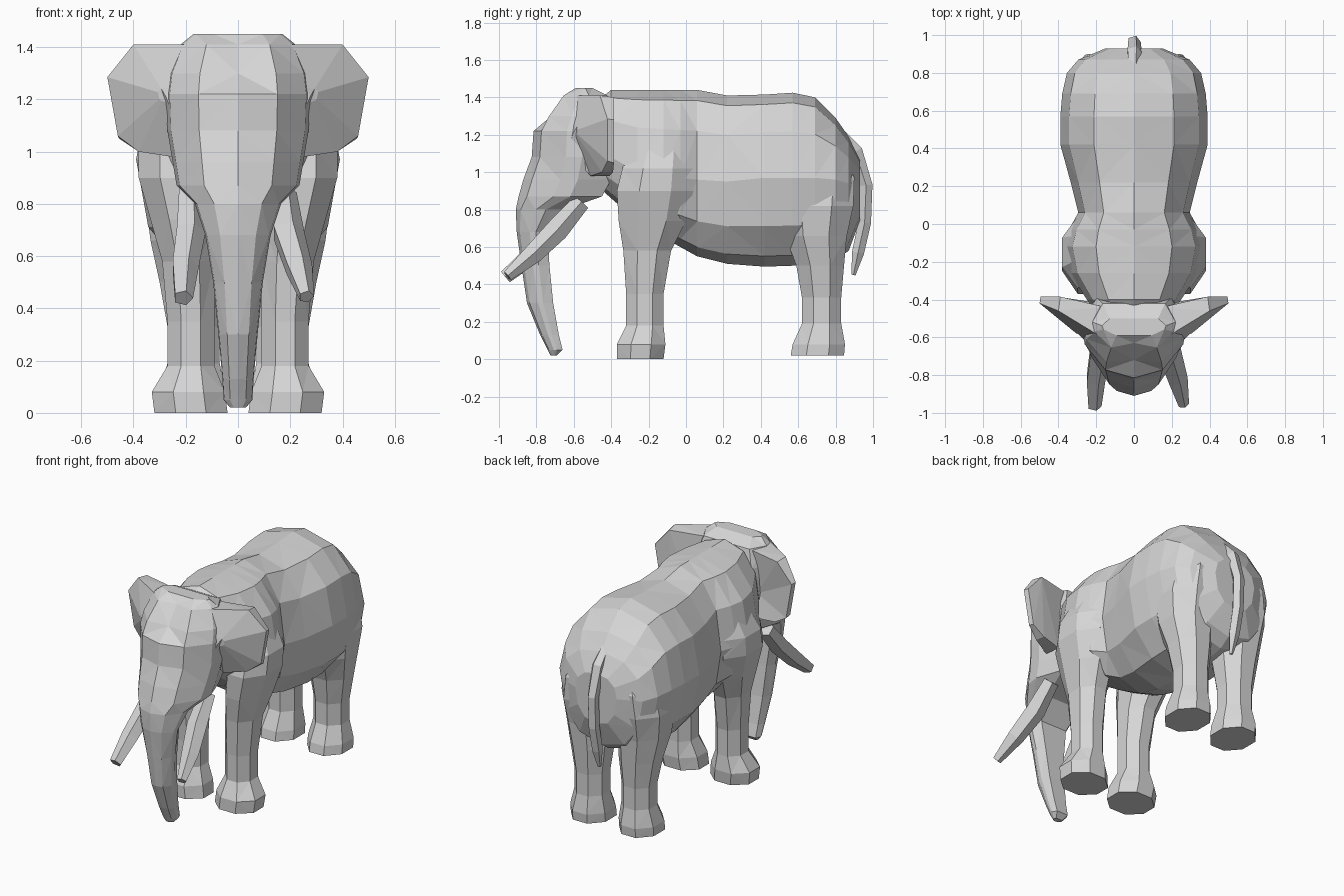
import bpy, bmesh, math
from mathutils import Vector

grey = bpy.data.materials.new("elephant grey")
grey.diffuse_color = (0.67, 0.67, 0.67, 1)


def skin(name, rings):
    """Join equal-sized loops of points into a closed, flat-faced shell."""
    bm = bmesh.new()
    loops = [[bm.verts.new(p) for p in ring] for ring in rings]
    n = len(loops[0])
    for a, b in zip(loops, loops[1:]):
        for i in range(n):
            j = (i + 1) % n
            bm.faces.new((a[i], a[j], b[j], b[i]))
    bm.faces.new(loops[0])
    bm.faces.new(loops[-1])
    bmesh.ops.triangulate(bm, faces=bm.faces[:])
    bmesh.ops.recalc_face_normals(bm, faces=bm.faces)
    mesh = bpy.data.meshes.new(name)
    bm.to_mesh(mesh)
    bm.free()
    mesh.materials.append(grey)
    obj = bpy.data.objects.new(name, mesh)
    bpy.context.collection.objects.link(obj)
    return obj


def oval(n, turn=0.5, power=1.0):
    """Unit polygon; a half turn fills the square, a lower power squares it off."""
    k = 1 / math.cos(math.pi / n) if turn else 1
    points = []
    for i in range(n):
        a = 2 * math.pi * (i + turn) / n
        points.append(tuple(k * math.copysign(abs(c) ** power, c) if abs(c) > 1e-6 else 0
                            for c in (math.cos(a), math.sin(a))))
    return points


# Body: y, half width, bottom, widest height, top
body_rows = [(-0.50, 0.17, 0.95, 1.15, 1.36), (-0.40, 0.25, 0.86, 1.08, 1.44),
             (-0.26, 0.34, 0.74, 1.00, 1.44), (-0.12, 0.37, 0.65, 0.98, 1.44),
             (-0.03, 0.345, 0.60, 0.97, 1.44),
             (0.06, 0.295, 0.55, 0.96, 1.44), (0.22, 0.335, 0.51, 0.95, 1.41),
             (0.42, 0.39, 0.495, 0.97, 1.415), (0.57, 0.39, 0.50, 0.97, 1.425),
             (0.69, 0.38, 0.51, 0.97, 1.40), (0.80, 0.355, 0.53, 0.96, 1.29),
             (0.87, 0.295, 0.58, 0.94, 1.19), (0.93, 0.15, 0.74, 0.94, 1.07)]
body = skin("body_and_legs",
            [[(w * u, y, m + v * ((t - m) if v > 0 else (m - b)))
              for u, v in oval(12, 0, 0.88)] for y, w, b, m, t in body_rows])

# Legs: z, inner x, outer x, front y, back y
front_leg = [(0.0, 0.04, 0.32, -0.37, -0.12), (0.08, 0.05, 0.33, -0.37, -0.11),
             (0.18, 0.09, 0.27, -0.32, -0.12), (0.35, 0.09, 0.27, -0.32, -0.12),
             (0.58, 0.09, 0.29, -0.335, -0.08), (0.74, 0.09, 0.335, -0.36, 0.0),
             (0.90, 0.10, 0.38, -0.37, 0.04), (1.02, 0.10, 0.38, -0.34, 0.04),
             (1.18, 0.08, 0.30, -0.28, 0.03)]
hind_leg = [(0.02, 0.05, 0.30, 0.56, 0.845), (0.08, 0.05, 0.30, 0.57, 0.85),
            (0.19, 0.07, 0.27, 0.62, 0.83), (0.33, 0.07, 0.27, 0.62, 0.83),
            (0.50, 0.05, 0.30, 0.59, 0.845), (0.66, 0.04, 0.335, 0.53, 0.86),
            (0.82, 0.03, 0.355, 0.50, 0.895), (0.97, 0.04, 0.325, 0.52, 0.90),
            (1.10, 0.06, 0.25, 0.55, 0.84)]
legs = [skin("leg", [[(s * ((a + b) / 2 + u * (b - a) / 2),
                       (c + d) / 2 + v * (d - c) / 2, z) for u, v in oval(8)]
                     for z, a, b, c, d in rows])
        for s in (1, -1) for rows in (front_leg, hind_leg)]

# Fuse the legs into the body
for leg in legs:
    mod = body.modifiers.new("join", 'BOOLEAN')
    mod.operation, mod.solver, mod.object = 'UNION', 'EXACT', leg
fused = bpy.data.meshes.new_from_object(
    body.evaluated_get(bpy.context.evaluated_depsgraph_get()))
body.modifiers.clear()
body.data = fused
for leg in legs:
    bpy.data.objects.remove(leg)

# Head flowing into trunk: z, front y, back y, half width, forehead hollow
head = [(1.45, -0.60, -0.50, 0.17, 0.01), (1.41, -0.68, -0.42, 0.22, 0.05),
        (1.30, -0.77, -0.39, 0.265, 0.05), (1.22, -0.815, -0.39, 0.275, 0.0),
        (1.08, -0.825, -0.39, 0.27, 0), (0.96, -0.87, -0.40, 0.25, 0),
        (0.87, -0.895, -0.45, 0.235, 0), (0.80, -0.91, -0.65, 0.165, 0),
        (0.68, -0.905, -0.74, 0.125, 0), (0.50, -0.88, -0.73, 0.095, 0),
        (0.30, -0.85, -0.71, 0.075, 0), (0.13, -0.78, -0.68, 0.06, 0),
        (0.05, -0.74, -0.66, 0.055, 0), (0.02, -0.725, -0.69, 0.03, 0)]
outline = [(0, 0), (0.55, 0.10), (0.95, 0.42), (1, 0.62), (0.75, 1),
           (-0.75, 1), (-1, 0.62), (-0.95, 0.42), (-0.55, 0.10)]
skin("head_and_trunk", [[(w * u, f + v * (b - f) + (h if u == 0 else 0), z)
                         for u, v in outline] for z, f, b, w, h in head])

# Ears: thick wedges sweeping outward and back, swelling at the front
ear_front = [(0.17, -0.60, 1.41), (0.40, -0.46, 1.41), (0.50, -0.42, 1.285),
             (0.46, -0.42, 1.06), (0.38, -0.45, 1.0), (0.25, -0.51, 0.98),
             (0.24, -0.63, 1.12)]
ear_back = [(0.15, -0.44, 1.40), (0.39, -0.385, 1.40), (0.495, -0.385, 1.28),
            (0.455, -0.385, 1.05), (0.37, -0.39, 1.0), (0.24, -0.41, 0.98),
            (0.20, -0.45, 1.12)]
swell = Vector((0.28, -0.60, 1.22))
ear_swell = [swell.lerp(Vector(p), 0.12) for p in ear_front]
for side, s in (("left", 1), ("right", -1)):
    skin(f"ear_{side}", [[(s * x, y, z) for x, y, z in ring]
                         for ring in (ear_swell, ear_front, ear_back)])


def rod(name, path, n=5):
    """Tapered rod along points given as x, y, z, radius."""
    pts = [Vector(p[:3]) for p in path]
    rings = []
    for i, p in enumerate(pts):
        along = (pts[min(i + 1, len(pts) - 1)] - pts[max(i - 1, 0)]).normalized()
        across = (Vector((1, 0, 0)) - along * along.x).normalized()
        other = along.cross(across)
        rings.append([p + path[i][3] * (u * across + v * other) for u, v in oval(n, 0)])
    return skin(name, rings)


# Tusks, slightly uneven
rod("tusk_left", [(0.175, -0.56, 0.84, 0.05), (0.19, -0.69, 0.69, 0.064),
                  (0.23, -0.82, 0.56, 0.055), (0.262, -0.955, 0.445, 0.03)])
rod("tusk_right", [(-0.185, -0.56, 0.84, 0.05), (-0.185, -0.69, 0.69, 0.06),
                   (-0.205, -0.82, 0.56, 0.055), (-0.21, -0.965, 0.44, 0.038)])

# Tail
rod("tail", [(0, 0.80, 1.23, 0.03), (0, 0.905, 1.11, 0.042), (0, 0.963, 0.93, 0.036),
             (0, 0.955, 0.73, 0.036), (0, 0.92, 0.57, 0.034), (0, 0.895, 0.45, 0.012)])
